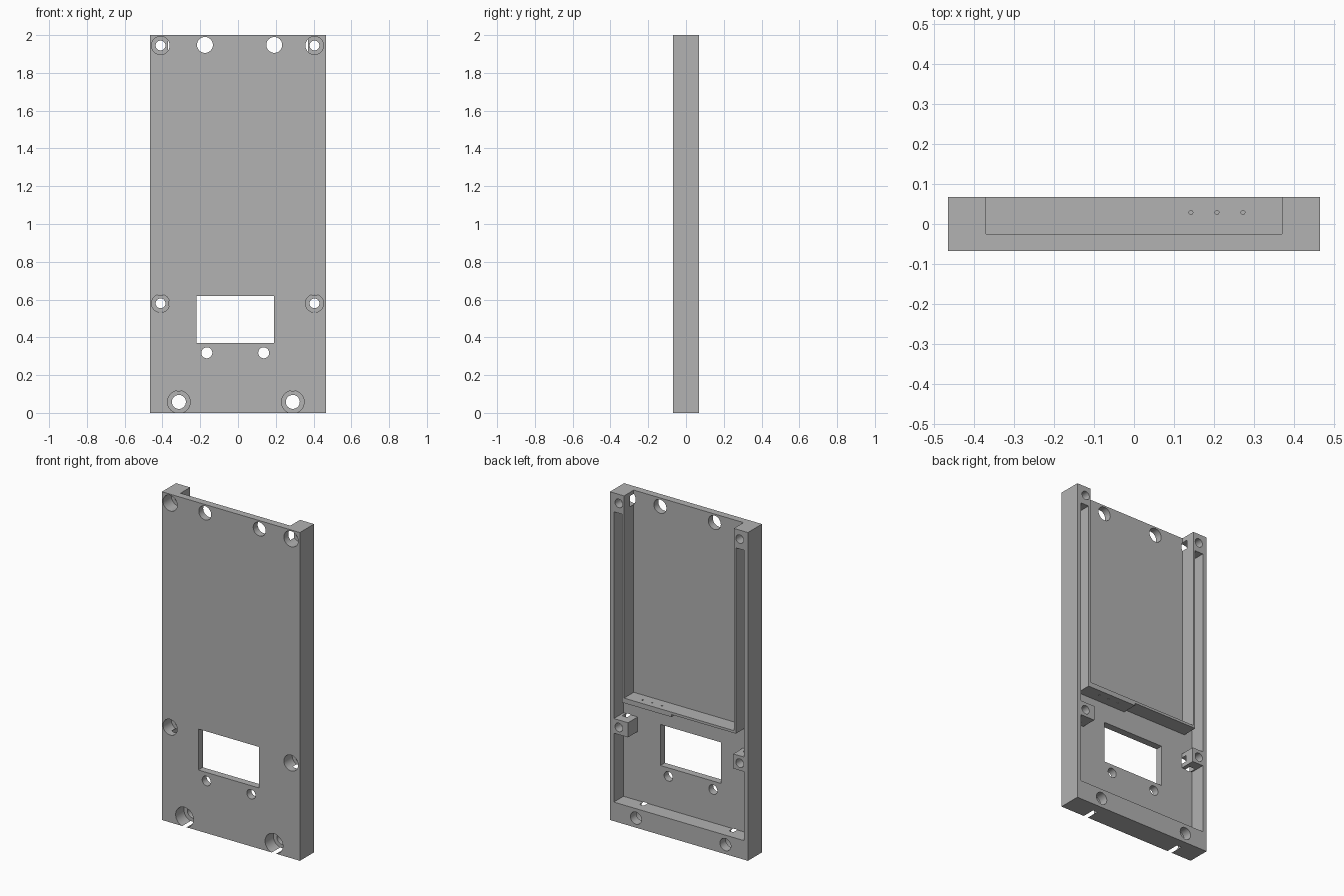
import bpy, bmesh
from math import radians
from mathutils import Matrix, Vector

if "Cube" in bpy.data.objects:
    bpy.data.objects.remove(bpy.data.objects["Cube"], do_unlink=True)

grey = bpy.data.materials.new("plain grey")
grey.use_nodes = True
grey.diffuse_color = (0.445, 0.445, 0.445, 1)
grey.node_tree.nodes["Principled BSDF"].inputs["Base Color"].default_value = grey.diffuse_color

FRONT, BACK, FLOOR = -0.068, 0.068, -0.025   # outer faces and inside of the front plate
OUT = 0.2                                    # overshoot for cutters


def finish(name, bm):
    bmesh.ops.recalc_face_normals(bm, faces=bm.faces)
    mesh = bpy.data.meshes.new(name)
    bm.to_mesh(mesh)
    bm.free()
    mesh.materials.append(grey)
    ob = bpy.data.objects.new(name, mesh)
    bpy.context.collection.objects.link(ob)
    return ob


def box(name, x, y, z):
    bm = bmesh.new()
    size = Vector((x[1] - x[0], y[1] - y[0], z[1] - z[0]))
    mid = Vector((sum(x), sum(y), sum(z))) / 2
    bmesh.ops.create_cube(bm, size=1, matrix=Matrix.Translation(mid) @ Matrix.Diagonal(size).to_4x4())
    return finish(name, bm)


def drill(name, x, z, r, y=(-OUT, OUT)):
    bm = bmesh.new()
    place = Matrix.Translation((x, sum(y) / 2, z)) @ Matrix.Rotation(radians(90), 4, "X")
    bmesh.ops.create_cone(bm, cap_ends=True, segments=40, radius1=r, radius2=r,
                          depth=y[1] - y[0], matrix=place)
    return finish(name, bm)


def combine(ob, tool, operation="DIFFERENCE"):
    mod = ob.modifiers.new("combine", "BOOLEAN")
    mod.operation, mod.solver, mod.object = operation, "EXACT", tool
    graph = bpy.context.evaluated_depsgraph_get()
    mesh = bpy.data.meshes.new_from_object(ob.evaluated_get(graph))
    ob.modifiers.clear()
    ob.data = mesh
    bpy.data.objects.remove(tool, do_unlink=True)


# Solid slab
panel = box("panel_housing", (-0.465, 0.465), (FRONT, BACK), (0, 2))

# Upper bay open at the top, lower bay, and thinner half of the shelf between them
inside = (FLOOR, OUT)
combine(panel, box("upper_bay", (-0.37, 0.37), inside, (0.768, 2.1)))
combine(panel, box("lower_bay", (-0.439, 0.439), inside, (0.116, 0.738)))
combine(panel, box("shelf_step", (-0.386, 0.05), inside, (0.7, 0.753)))

# Long grooves in the side rails, running into the lower bay
for s in (-1, 1):
    combine(panel, box("rail_groove", sorted((s * 0.384, s * 0.439)), inside, (0.7, 1.885)))

# Screw blocks on the lower side walls
for x in ((0.343, 0.45), (-0.45, -0.366)):
    combine(panel, box("screw_block", x, (-0.045, BACK), (0.536, 0.625)), "UNION")

# Display window
combine(panel, box("window", (-0.22, 0.19), (-OUT, OUT), (0.37, 0.62)))

# Counterbored screw holes: x, z, bore radius, hole radius
screws = [(x, z, 0.048, 0.026) for x in (-0.41, 0.405) for z in (0.58, 1.945)]
screws += [(x, 0.058, 0.06, 0.037) for x in (-0.313, 0.29)]
for x, z, bore, hole in screws:
    combine(panel, drill("counterbore", x, z, bore, (-OUT, 0.012)))
    combine(panel, drill("screw_hole", x, z, hole))

# Plain round openings
for x, z, r in ((-0.175, 1.948, 0.042), (0.192, 1.948, 0.042),
                (-0.165, 0.318, 0.029), (0.136, 0.318, 0.029)):
    combine(panel, drill("round_opening", x, z, r))

# Three pin holes through the shelf
for i in range(3):
    bm = bmesh.new()
    bmesh.ops.create_cone(bm, cap_ends=True, segments=16, radius1=0.005, radius2=0.005, depth=0.1,
                          matrix=Matrix.Translation((0.142 + 0.065 * i, 0.029, 0.753)))
    combine(panel, finish("pin_hole", bm))

bpy.context.view_layer.objects.active = panel
panel.select_set(True)
bpy.ops.object.shade_smooth_by_angle(angle=radians(30))
